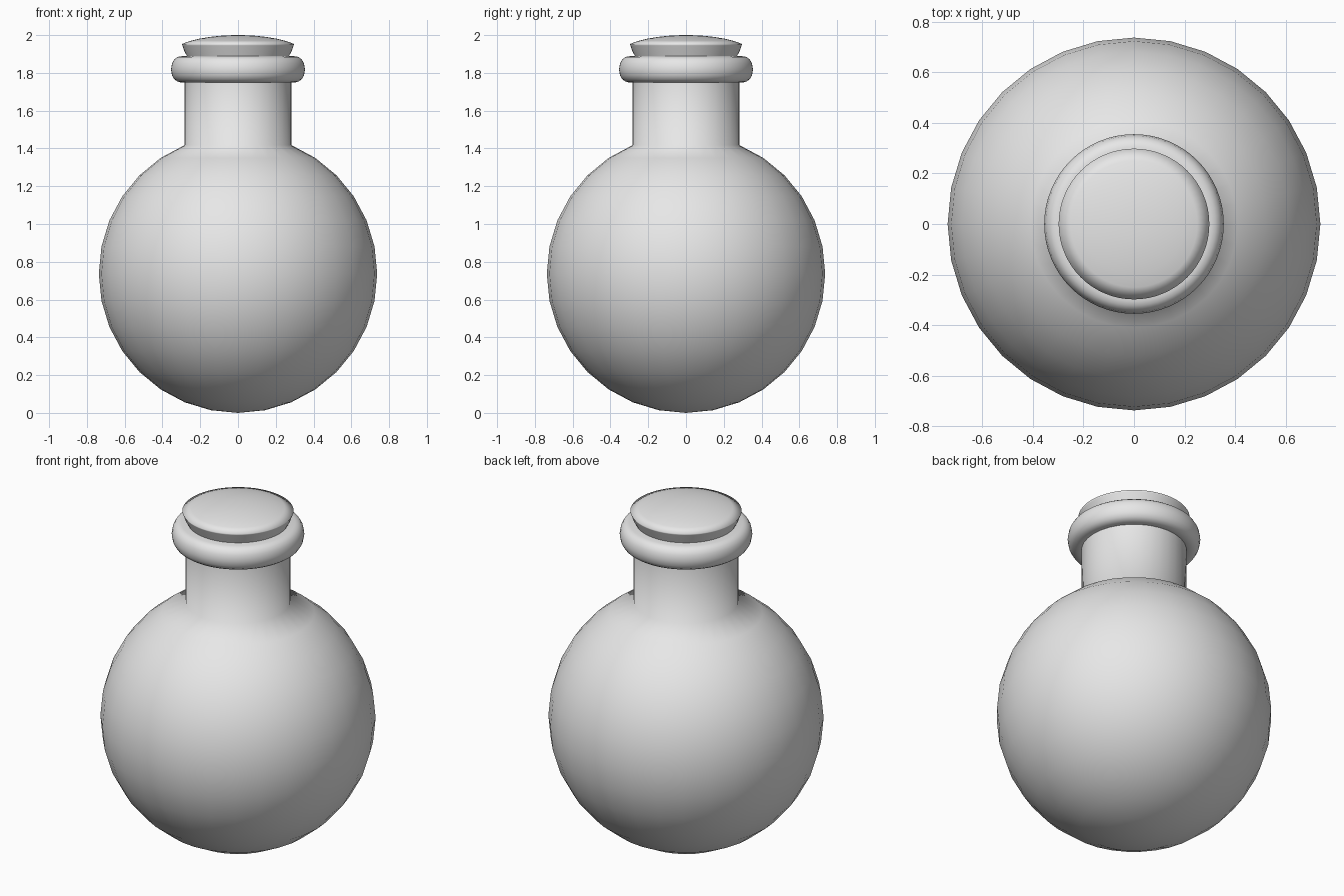
import bpy, bmesh, math

if "Cube" in bpy.data.objects:
    bpy.data.objects.remove(bpy.data.objects["Cube"])

grey = bpy.data.materials.new("plain grey")
grey.diffuse_color = (0.8, 0.8, 0.8, 1)
grey.use_nodes = True
grey.node_tree.nodes["Principled BSDF"].inputs["Base Color"].default_value = grey.diffuse_color


def lathe(name, profile, segments):
    """Spin a list of (radius, height) points around z, smooth shaded."""
    bm = bmesh.new()
    rings = []
    for r, z in profile:
        if r < 1e-5:
            rings.append([bm.verts.new((0, 0, z))] * segments)
        else:
            rings.append([bm.verts.new((r * math.cos(2 * math.pi * i / segments),
                                        r * math.sin(2 * math.pi * i / segments), z))
                          for i in range(segments)])
    for a, b in zip(rings, rings[1:]):
        for i in range(segments):
            j = (i + 1) % segments
            corners = list(dict.fromkeys((a[i], a[j], b[j], b[i])))
            bm.faces.new(corners)
    bmesh.ops.recalc_face_normals(bm, faces=bm.faces)
    for f in bm.faces:
        f.smooth = True
    mesh = bpy.data.meshes.new(name)
    bm.to_mesh(mesh)
    bm.free()
    mesh.materials.append(grey)
    obj = bpy.data.objects.new(name, mesh)
    bpy.context.collection.objects.link(obj)
    return obj


# Round flask: 32 x 16 sphere whose upper ring is pulled up into the neck
R = 0.737
step = math.pi / 16
body = [(R * math.sin(k * step), R - R * math.cos(k * step)) for k in range(15)]
neck_r = body[-1][0]
body += [(neck_r, 1.82)]
lathe("flask_body", body, 32)

# Rounded lip around the top of the neck
lip = [(0.26, 1.76), (0.275, 1.75), (0.305, 1.75), (0.322, 1.755), (0.337, 1.766),
       (0.349, 1.786), (0.355, 1.818), (0.349, 1.851), (0.337, 1.872),
       (0.322, 1.883), (0.305, 1.888), (0.25, 1.889)]
lathe("neck_lip", lip, 64)

# Flared stopper with a shallow domed top
stopper = [(0, 1.80), (0.24, 1.80), (0.268, 1.885), (0.284, 1.915), (0.294, 1.945),
           (0.298, 1.953), (0.25, 1.970), (0.20, 1.982), (0.15, 1.990),
           (0.10, 1.996), (0.05, 1.999), (0, 2.0)]
lathe("stopper", stopper, 64)
